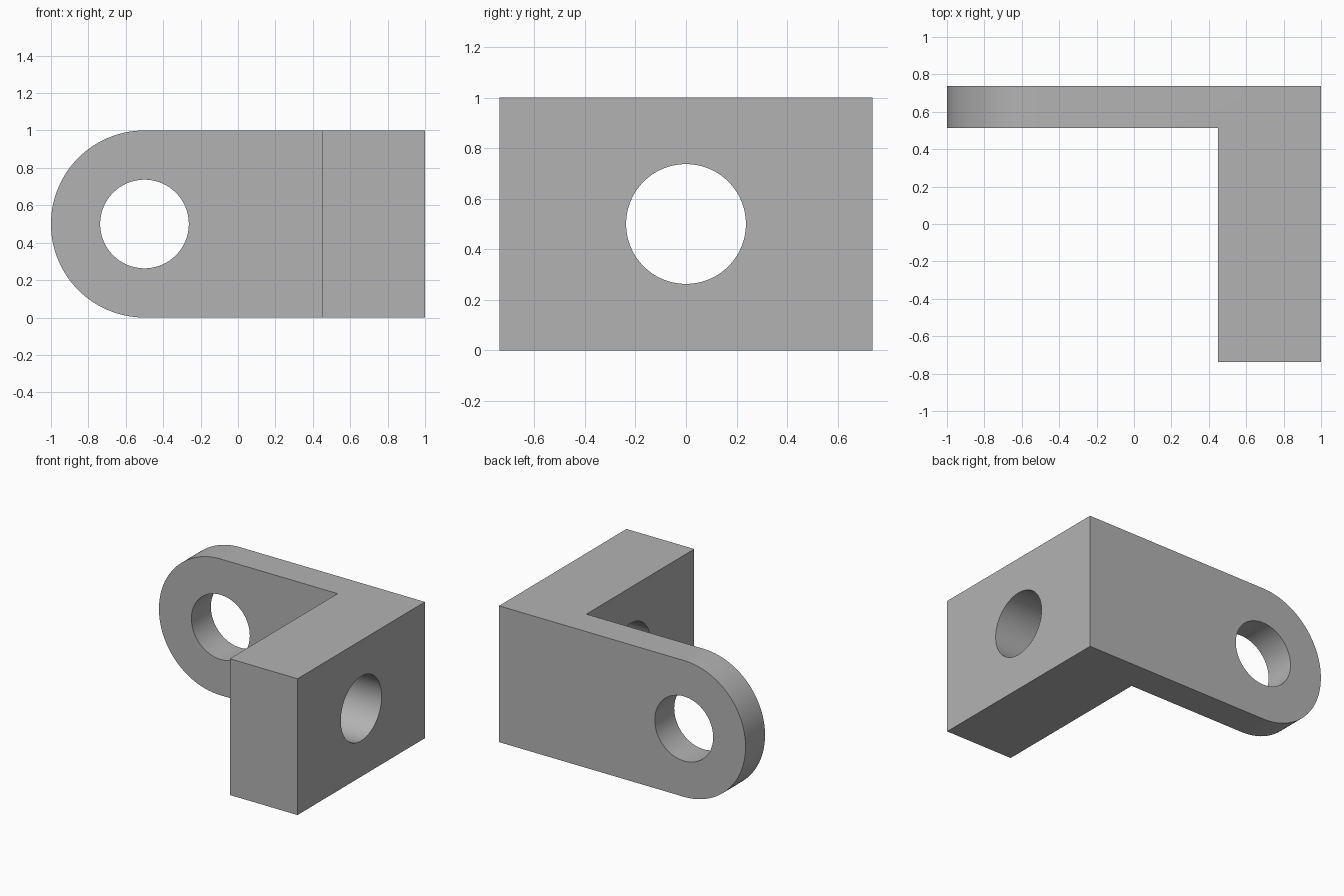
import bpy
import bmesh
from math import pi, radians
from mathutils import Matrix

cube = bpy.data.objects.get("Cube")
if cube:
    bpy.data.objects.remove(cube, do_unlink=True)

HEIGHT, HALF_DEPTH, HOLE_RADIUS = 1.0, 0.738, 0.237
BLOCK_X, ARM_Y = 0.45, 0.512

grey = bpy.data.materials.new("plain grey")
grey.use_nodes = True
colour = (0.45, 0.45, 0.45, 1)
grey.diffuse_color = colour
grey.node_tree.nodes["Principled BSDF"].inputs["Base Color"].default_value = colour


def add_object(name, bm):
    bmesh.ops.recalc_face_normals(bm, faces=bm.faces)
    mesh = bpy.data.meshes.new(name)
    bm.to_mesh(mesh)
    bm.free()
    mesh.materials.append(grey)
    obj = bpy.data.objects.new(name, mesh)
    bpy.context.collection.objects.link(obj)
    return obj


def add_cutter(name, location, axis):
    bm = bmesh.new()
    matrix = Matrix.Translation(location) @ Matrix.Rotation(pi / 2, 4, axis)
    bmesh.ops.create_cone(bm, cap_ends=True, segments=96, radius1=HOLE_RADIUS,
                          radius2=HOLE_RADIUS, depth=1, matrix=matrix)
    cutter = add_object(name, bm)
    cutter.hide_render = True
    return cutter


# L-shaped bracket: thick block on the left, thin arm along the back
profile = [(-1, ARM_Y), (BLOCK_X, ARM_Y), (BLOCK_X, -HALF_DEPTH),
           (1, -HALF_DEPTH), (1, HALF_DEPTH), (-1, HALF_DEPTH)]
bm = bmesh.new()
base = bm.faces.new([bm.verts.new((x, y, 0)) for x, y in profile])
extruded = bmesh.ops.extrude_face_region(bm, geom=[base])["geom"]
bmesh.ops.translate(bm, vec=(0, 0, HEIGHT),
                    verts=[g for g in extruded if isinstance(g, bmesh.types.BMVert)])

# Round the arm's free end into a half circle
end_edges = [e for e in bm.edges
             if all(v.co.x < -0.99 for v in e.verts)
             and e.verts[0].co.z == e.verts[1].co.z]
bmesh.ops.bevel(bm, geom=end_edges, offset=HEIGHT / 2 - 0.0005, offset_type='OFFSET',
                segments=32, profile=0.5, affect='EDGES')
bmesh.ops.remove_doubles(bm, verts=bm.verts, dist=0.002)
bracket = add_object("bracket", bm)

# Through holes in the arm and the block
cutters = [add_cutter("arm_hole_cutter", (-0.5, 0.625, 0.5), 'X'),
           add_cutter("block_hole_cutter", (0.725, 0, 0.5), 'Y')]
bpy.context.view_layer.objects.active = bracket
for cutter in cutters:
    mod = bracket.modifiers.new(cutter.name, 'BOOLEAN')
    mod.operation, mod.solver, mod.object = 'DIFFERENCE', 'EXACT', cutter
    bpy.ops.object.modifier_apply(modifier=mod.name)
for cutter in cutters:
    bpy.data.objects.remove(cutter, do_unlink=True)

# Smooth curved walls, sharp corners
bpy.ops.object.select_all(action='DESELECT')
bracket.select_set(True)
bpy.ops.object.shade_smooth_by_angle(angle=radians(30))
